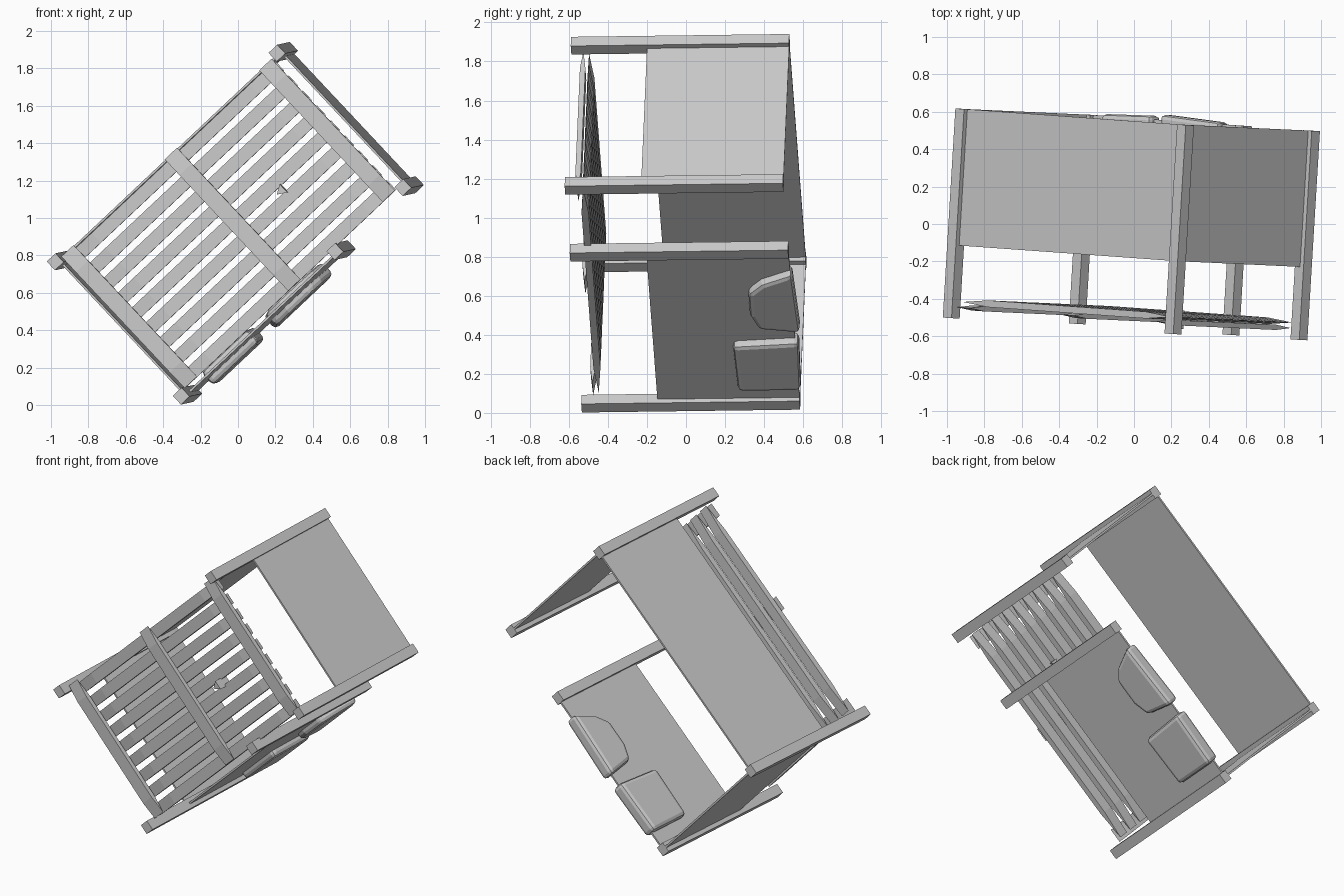
import bpy
import bmesh
from mathutils import Vector

cube = bpy.data.objects.get("Cube")
if cube:
    bpy.data.objects.remove(cube, do_unlink=True)

# One plain grey for everything
grey = bpy.data.materials.new("plain_grey")
grey.use_nodes = True
color = (0.6, 0.6, 0.6, 1)
grey.diffuse_color = color
grey.node_tree.nodes["Principled BSDF"].inputs["Base Color"].default_value = color

# Tilted frame of the toppled pavilion: length, width and post direction
origin = Vector((-0.91, 0.615, 0.78))
along = Vector((1.185, -0.085, 1.115)).normalized()
up = -Vector((0.06, 0.998, 0.013)).normalized()
across = along.cross(up).normalized()
LENGTH, WIDTH, POST_H, WALL_H = 1.63, 0.985, 1.12, 0.73
DOOR = 1.13  # where the doorway starts on the open side


def prism(name, profile, low, high, axes, round_edge=0):
    """Extrude a 2D profile from low to high; axes = two profile axes and the sweep axis."""
    a, b, c = axes
    bm = bmesh.new()
    rings = [[bm.verts.new(origin + a * s + b * t + c * w) for s, t in profile]
             for w in (low, high)]
    bm.faces.new(rings[0])
    bm.faces.new(rings[1])
    n = len(profile)
    for i in range(n):
        j = (i + 1) % n
        bm.faces.new((rings[0][i], rings[0][j], rings[1][j], rings[1][i]))
    bmesh.ops.recalc_face_normals(bm, faces=bm.faces)
    mesh = bpy.data.meshes.new(name)
    bm.to_mesh(mesh)
    bm.free()
    mesh.materials.append(grey)
    obj = bpy.data.objects.new(name, mesh)
    bpy.context.collection.objects.link(obj)
    if round_edge:
        bevel = obj.modifiers.new("soft_edge", "BEVEL")
        bevel.width = round_edge
        bevel.segments = 2
    return obj


def box(name, p, q, h):
    prism(name, [(p[0], q[0]), (p[1], q[0]), (p[1], q[1]), (p[0], q[1])],
          h[0], h[1], (along, across, up))


def tapered(start, end, mid, half):
    """Side profile of a plank that thins out to its ends."""
    inset = (end - start) * 0.12
    return [(start, mid), (start + inset, mid - half), (end - inset, mid - half),
            (end, mid), (end - inset, mid + half), (start + inset, mid + half)]


# Posts at the corners and beside the doorway
r = 0.032
posts = {"corner_post_a": (0, 0), "corner_post_b": (LENGTH, 0), "corner_post_c": (LENGTH, WIDTH),
         "corner_post_d": (0, WIDTH), "door_post": (DOOR, WIDTH)}
for name, (p, q) in posts.items():
    box(name, (p - r, p + r), (q - r, q + r), (0, POST_H))

# Thin walls between the posts
t = 0.006
box("long_wall", (0, LENGTH), (-t, t), (0, WALL_H))
box("door_side_wall", (0, DOOR), (WIDTH - t, WIDTH + t), (0, WALL_H))
for name, p in (("end_wall_low", 0), ("end_wall_high", LENGTH)):
    box(name, (p - t, p + t), (0, WIDTH), (0, WALL_H))

# Roof slats, tapered to their ends
SLATS = 9
pitch = WIDTH / SLATS
for i in range(SLATS):
    q = pitch * (i + 0.5)
    prism(f"roof_slat_{i + 1}", tapered(0.06, LENGTH - 0.04, 1.03, 0.018),
          q - 0.036, q + 0.036, (along, up, across))

# Cross battens lying on the slats
for i, p in enumerate((0.085, 0.845, 1.54)):
    prism(f"roof_batten_{i + 1}", tapered(0, WIDTH - 0.02, 1.06, 0.014),
          p - 0.045, p + 0.045, (across, up, along))

# Small pointed peg on the roof
prism("roof_peg", [(1.11, 0.55), (1.16, 0.52), (1.16, 0.58)], 1.0, 1.1, (along, across, up))

# Pads set through the wall beside the doorway
upper_pad = [(0.99, -0.01), (0.92, 0.15), (0.85, 0.22), (0.68, 0.22), (0.58, 0.18), (0.55, -0.03)]
lower_pad = [(0.48, -0.02), (0.46, 0.32), (0.12, 0.31), (0.12, -0.01)]
for name, outline in (("upper_pad", upper_pad), ("lower_pad", lower_pad)):
    prism(name, outline, WIDTH - 0.045, WIDTH + 0.05, (along, up, across), 0.025)
